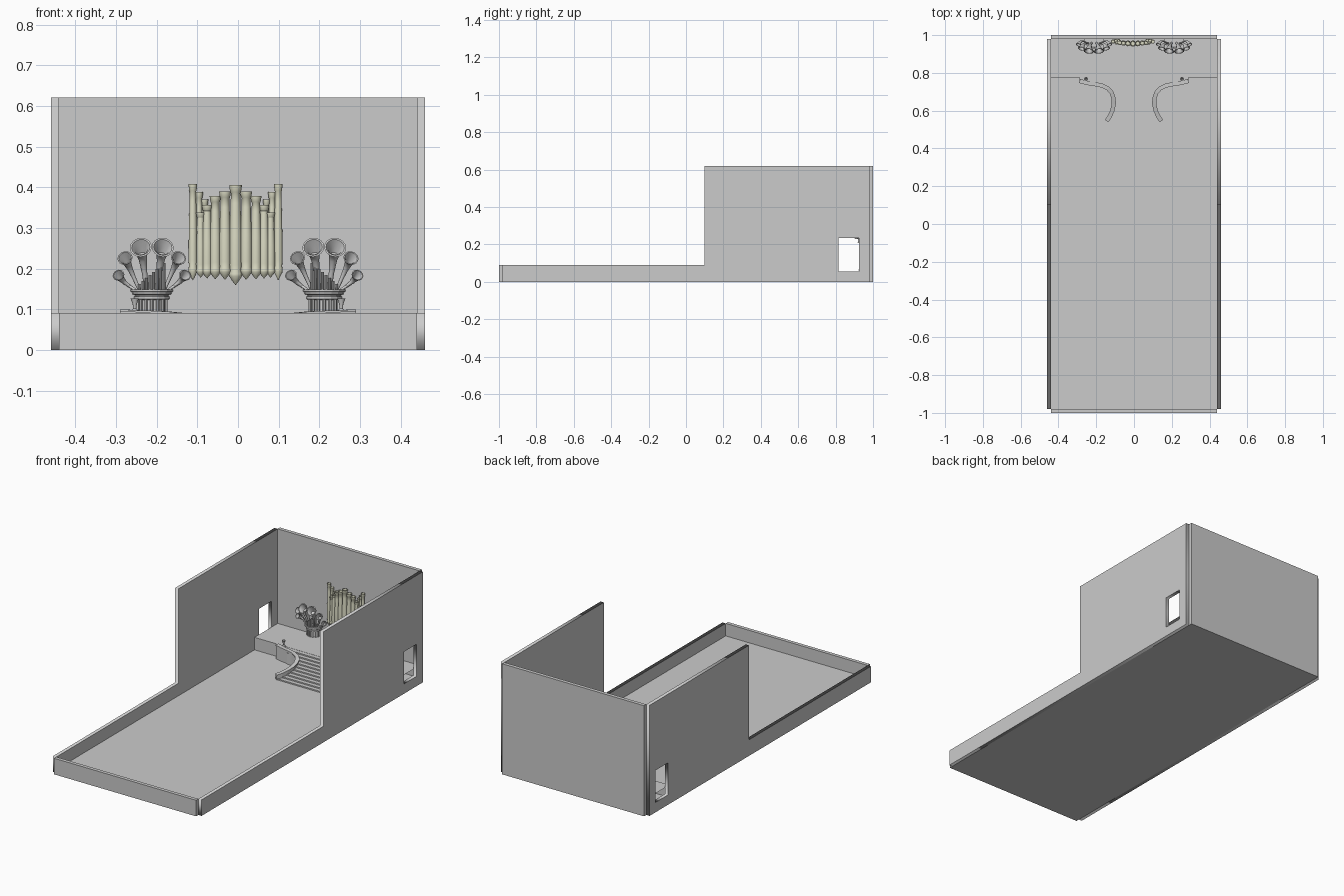
import bpy, bmesh, math
from mathutils import Vector

if "Cube" in bpy.data.objects:
    bpy.data.objects.remove(bpy.data.objects["Cube"])

pipe_mat = bpy.data.materials.new("pale_pipe_metal")
pipe_mat.diffuse_color = (0.72, 0.72, 0.56, 1)
pipe_mat.use_nodes = True
pipe_mat.node_tree.nodes["Principled BSDF"].inputs["Base Color"].default_value = pipe_mat.diffuse_color


def finish(bm, name, smooth=False, mat=None):
    bmesh.ops.recalc_face_normals(bm, faces=bm.faces)
    me = bpy.data.meshes.new(name)
    bm.to_mesh(me)
    bm.free()
    ob = bpy.data.objects.new(name, me)
    bpy.context.collection.objects.link(ob)
    if mat:
        me.materials.append(mat)
    if smooth:
        bpy.ops.object.select_all(action='DESELECT')
        ob.select_set(True)
        bpy.context.view_layer.objects.active = ob
        bpy.ops.object.shade_smooth_by_angle(angle=math.radians(40))
    return ob


def add_box(bm, lo, hi):
    vs = bmesh.ops.create_cube(bm, size=1)["verts"]
    for v in vs:
        v.co = Vector([(l + h) / 2 + c * (h - l) for l, h, c in zip(lo, hi, v.co)])


def box(name, lo, hi):
    bm = bmesh.new()
    add_box(bm, lo, hi)
    return finish(bm, name)


def bridge(bm, rings, closed=True):
    n = len(rings[0])
    for a, b in zip(rings, rings[1:]):
        for i in range(n if closed else n - 1):
            j = (i + 1) % n
            bm.faces.new((a[i], a[j], b[j], b[i]))


def lathe(bm, profile, c, segs, half=False):
    # profile of (radius, z); half keeps only the -y side
    count = segs + 1 if half else segs
    step = (math.pi if half else math.tau) / segs
    rings = [[bm.verts.new((c[0] + r * math.cos(math.pi + k * step),
                            c[1] + r * math.sin(math.pi + k * step), z))
              for k in range(count)] for r, z in profile]
    bridge(bm, rings, not half)
    bm.faces.new(rings[0])
    bm.faces.new(rings[-1])


def sweep(bm, a, b, c, stations, segs=16):
    # round tube on a quadratic curve; stations are (t, radius)
    a, b, c = Vector(a), Vector(b), Vector(c)
    rings = []
    for t, r in stations:
        p = a * (1 - t) ** 2 + b * 2 * t * (1 - t) + c * t * t
        d = ((b - a) * (1 - t) + (c - b) * t).normalized()
        u = d.cross(Vector((1, 0, 0))).normalized()
        w = d.cross(u)
        rings.append([bm.verts.new(p + (u * math.cos(k * math.tau / segs)
                      + w * math.sin(k * math.tau / segs)) * r) for k in range(segs)])
    bridge(bm, rings)
    bm.faces.new(rings[0])
    bm.faces.new(rings[-1])


# floor and end walls
box("floor", (-.44, -.98, 0), (.44, .98, .02))
box("front_wall", (-.44, -1, 0), (.44, -.98, .09))
box("back_wall", (-.44, .98, 0), (.44, 1, .62))

# side walls: stepped outline with a doorway
outline = [(-.98, 0), (.98, 0), (.98, .62), (.1, .62), (.1, .09), (-.98, .09)]
door = [(.815, .055), (.925, .055), (.925, .235), (.815, .235)]
for side, x in (("left", -.45), ("right", .45)):
    cu = bpy.data.curves.new(side + "_wall", 'CURVE')
    cu.dimensions = '2D'
    cu.fill_mode = 'BOTH'
    cu.extrude = .01
    for pts in (outline, door):
        sp = cu.splines.new('POLY')
        sp.points.add(len(pts) - 1)
        for p, co in zip(sp.points, pts):
            p.co = (*co, 0, 1)
        sp.use_cyclic_u = True
    ob = bpy.data.objects.new(side + "_wall", cu)
    bpy.context.collection.objects.link(ob)
    ob.rotation_euler = (math.pi / 2, 0, math.pi / 2)
    ob.location.x = x
    bpy.ops.object.select_all(action='DESELECT')
    ob.select_set(True)
    bpy.context.view_layer.objects.active = ob
    bpy.ops.object.convert(target='MESH')

# stage: open shell of riser and deck
bm = bmesh.new()
bridge(bm, [[bm.verts.new((x, y, z)) for x in (-.44, .44)]
            for y, z in ((.775, .02), (.775, .09), (.98, .09))], False)
finish(bm, "stage")

# stair sides follow this (x, y) curve
path = [(.145, .545), (.128, .57), (.115, .60), (.107, .635), (.108, .665),
        (.118, .695), (.138, .718), (.17, .733), (.21, .741), (.25, .747), (.288, .757)]


def half_width(y):
    for (xa, ya), (xb, yb) in zip(path, path[1:]):
        if y <= yb:
            return xa + (xb - xa) * (y - ya) / (yb - ya)
    return path[-1][0]


bm = bmesh.new()
for i in range(10):
    y = .545 + i * .023
    w = half_width(y + .0115)
    add_box(bm, (-w, y, .02), (w, y + .023, .02 + (i + 1) * .0069))
finish(bm, "stairs")


def ribbon(bm, s, width, low, high):
    # rectangular section lofted along the stair side
    rings = []
    for i, p in enumerate(path):
        q, r = path[max(i - 1, 0)], path[min(i + 1, len(path) - 1)]
        t = Vector((r[0] - q[0], r[1] - q[1])).normalized()
        n = Vector((-t.y, t.x)) * width / 2
        z = .05 + (p[1] - .545) * .235
        rings.append([bm.verts.new((s * (p[0] + k * n.x), p[1] + k * n.y, h))
                      for k, h in ((-1, low(z)), (1, low(z)), (1, high(z)), (-1, high(z)))])
    bridge(bm, rings)
    bm.faces.new(rings[0])
    bm.faces.new(rings[-1])


for side, s in (("left", -1), ("right", 1)):
    cx = s * .212
    # balustrade with cap and finial
    bm = bmesh.new()
    ribbon(bm, s, .014, lambda z: .02, lambda z: z - .004)
    ribbon(bm, s, .022, lambda z: z - .005, lambda z: z)
    finish(bm, side + "_balustrade")
    bm = bmesh.new()
    lathe(bm, [(.009, .09), (.008, .097), (.004, .102), (.005, .112), (.010, .126),
               (.007, .126), (.003, .112)], (s * .254, .768), 10)
    finish(bm, side + "_finial", True)

    # half-round pedestal with stacked mouldings
    bm = bmesh.new()
    lathe(bm, [(.058, .06), (.058, .066), (.036, .07), (.036, .122), (.044, .125), (.044, .131),
               (.041, .132), (.041, .135), (.048, .137), (.048, .142), (.052, .143),
               (.052, .148)], (cx, .98), 8, True)
    for k in range(1, 8):
        a = math.pi + k * math.pi / 8
        lathe(bm, [(.004, .09), (.004, .124)],
              (cx + .038 * math.cos(a), .98 + .038 * math.sin(a)), 6)
    finish(bm, side + "_pedestal")

    # flared horns: mouth offset, mouth y, mouth z, mouth radius
    bm = bmesh.new()
    for dx, my, mz, r in ((.027, .915, .252, .027), (.066, .928, .226, .019),
                          (.082, .948, .184, .015)):
        for m in (-1, 1):
            sweep(bm, (cx + m * dx * .45, .958, .145),
                  (cx + m * dx * .85, my + .035, mz - .02), (cx + m * dx, my, mz),
                  [(0, r * .2), (.3, r * .25), (.55, r * .36), (.75, r * .52), (.9, r * .78),
                   (.97, r * .97), (1, r), (1, r * .84), (.9, r * .62), (.7, r * .36)])
    finish(bm, side + "_horns", True)

    # row of thin pipes rising toward the room centre
    bm = bmesh.new()
    for k in range(8):
        u = -1 + 2 * k / 7
        top = .188 - s * u * .026
        lathe(bm, [(.0025, .145), (.004, .153), (.004, top), (.003, top), (.003, top - .01)],
              (cx + u * .03, .935 + .014 * u * u), 8)
    finish(bm, side + "_thin_pipes", True)

# central wall organ: offset, top, bottom, radius, y
pipes = [(0, .405, .16, .0155, .955), (.026, .39, .173, .0145, .956),
         (.050, .378, .174, .0135, .958), (.070, .356, .176, .0125, .96),
         (.086, .338, .178, .011, .962), (.076, .37, .20, .009, .972),
         (.090, .388, .185, .010, .971), (.105, .408, .172, .0105, .966)]
shape = [(.05, 0), (.55, .04), (1, .085), (1.05, .11), (.9, .14), (1, .2), (.95, .5), (.78, .82),
         (.74, .92), (.86, .93), (1, .99), (1, 1), (.8, 1), (.68, .92)]
bm = bmesh.new()
for dx, top, bot, r, y in pipes:
    for m in ((-1, 1) if dx else (1,)):
        lathe(bm, [(r * f, bot + (top - bot) * t) for f, t in shape],
              (-.006 + m * dx, y), 16)
finish(bm, "wall_organ_pipes", True, pipe_mat)
